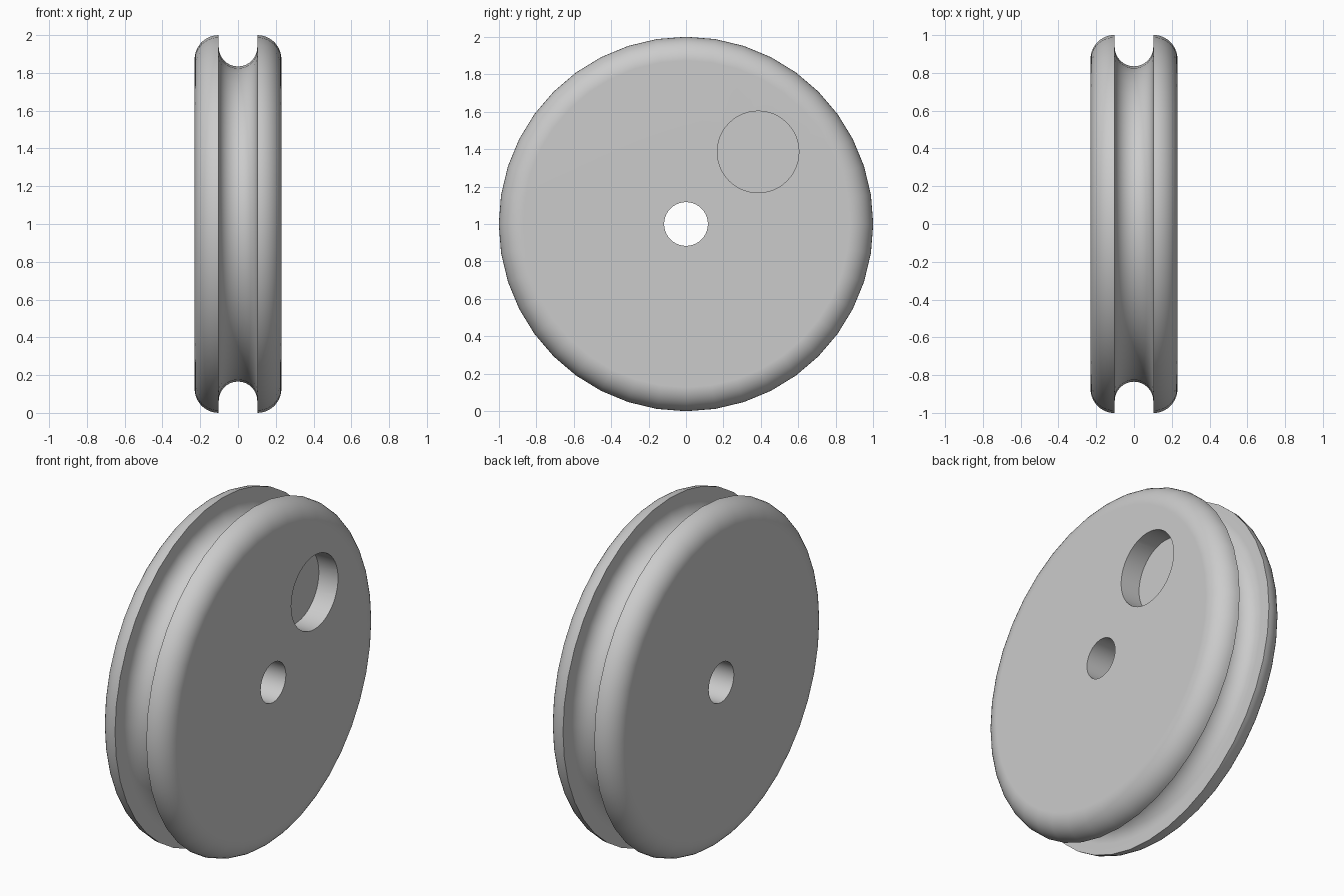
import bpy, bmesh, math
from mathutils import Vector, Matrix

cube = bpy.data.objects.get("Cube")
if cube:
    bpy.data.objects.remove(cube, do_unlink=True)

HALF, RIM, BORE = 0.23, 1.0, 0.117
GROOVE = 0.102
ROUND = HALF - GROOVE
SEGMENTS = 40

grey = bpy.data.materials.new("plain grey")
grey.use_nodes = True
grey.diffuse_color = (0.6, 0.6, 0.6, 1)
grey.node_tree.nodes["Principled BSDF"].inputs["Base Color"].default_value = (0.6, 0.6, 0.6, 1)


def arc(cx, cr, radius, start, end, steps):
    """Points (x, r) along an arc, angles in degrees."""
    angles = [math.radians(start + (end - start) * i / steps) for i in range(steps + 1)]
    return [(cx + radius * math.cos(a), cr + radius * math.sin(a)) for a in angles]


def mesh_object(name, bm):
    mesh = bpy.data.meshes.new(name)
    bm.to_mesh(mesh)
    bm.free()
    obj = bpy.data.objects.new(name, mesh)
    bpy.context.collection.objects.link(obj)
    mesh.materials.append(grey)
    return obj


# Wheel section: bore, rounded shoulder, rope groove, rounded shoulder
profile = [(HALF, BORE)]
profile += arc(GROOVE, RIM - ROUND, ROUND, 0, 90, 10)
profile += arc(0, 0.936, GROOVE, 0, -180, 16)
profile += arc(-GROOVE, RIM - ROUND, ROUND, 90, 180, 10)
profile += [(-HALF, BORE)]

# Revolve the section around the axle
bm = bmesh.new()
verts = [bm.verts.new((x, 0, r)) for x, r in profile]
edges = [bm.edges.new((a, b)) for a, b in zip(verts, verts[1:] + verts[:1])]
bmesh.ops.spin(bm, geom=verts + edges, cent=(0, 0, 0), axis=(1, 0, 0),
               angle=math.tau, steps=SEGMENTS, use_duplicate=False)
bmesh.ops.remove_doubles(bm, verts=bm.verts, dist=0.0001)
bmesh.ops.recalc_face_normals(bm, faces=bm.faces)
bmesh.ops.translate(bm, verts=bm.verts, vec=Vector((0, 0, 1)))
wheel = mesh_object("pulley_wheel", bm)

# Blind round pocket sunk into one side
DEPTH, LENGTH = 0.125, 0.4
bm = bmesh.new()
place = Matrix.Translation((HALF - DEPTH + LENGTH / 2, 0.385, 1.385)) @ Matrix.Rotation(math.pi / 2, 4, 'Y')
bmesh.ops.create_cone(bm, cap_ends=True, segments=48, radius1=0.218, radius2=0.218,
                      depth=LENGTH, matrix=place)
cutter = mesh_object("pocket_cutter", bm)
cutter.hide_render = True

bpy.ops.object.select_all(action='DESELECT')
wheel.select_set(True)
bpy.context.view_layer.objects.active = wheel
cut = wheel.modifiers.new("pocket", 'BOOLEAN')
cut.operation = 'DIFFERENCE'
cut.solver = 'EXACT'
cut.object = cutter
bpy.ops.object.modifier_apply(modifier=cut.name)
bpy.data.objects.remove(cutter, do_unlink=True)

# Smooth rounds with crisp rims and flat sides
bpy.ops.object.shade_smooth_by_angle(angle=math.radians(30))
normals = wheel.modifiers.new("flat_sides", 'WEIGHTED_NORMAL')
normals.keep_sharp = True
